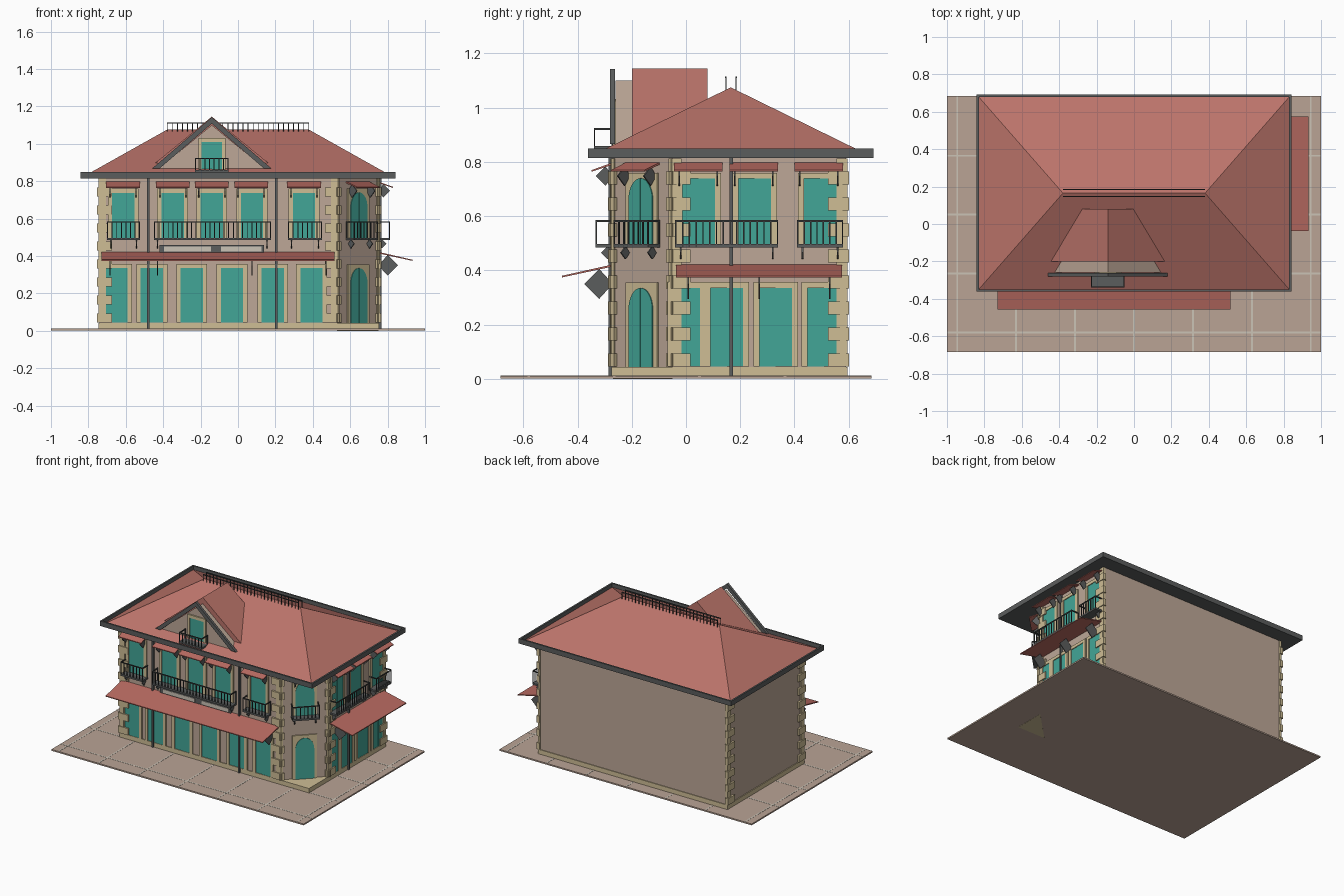
import bpy, bmesh, math
from mathutils import Matrix, Vector

cube = bpy.data.objects.get("Cube")
if cube:
    bpy.data.objects.remove(cube, do_unlink=True)


def material(name, r, g, b):
    m = bpy.data.materials.new(name)
    m.use_nodes = True
    m.diffuse_color = (r, g, b, 1)
    m.node_tree.nodes["Principled BSDF"].inputs["Base Color"].default_value = (r, g, b, 1)
    return m


WALL = material("plaster", 0.51, 0.39, 0.31)
CREAM = material("cream_stone", 0.62, 0.51, 0.30)
TEAL = material("teal_shutter", 0.055, 0.38, 0.31)
RED = material("terracotta", 0.50, 0.175, 0.145)
AWNING = material("awning_red", 0.48, 0.145, 0.12)
GREY = material("slate_grey", 0.105, 0.11, 0.11)
IRON = material("dark_iron", 0.05, 0.055, 0.055)
PAVE = material("paving", 0.49, 0.37, 0.30)
PALE = material("pale_joint", 0.60, 0.55, 0.47)


def finish(name, bm, mat, frame):
    bmesh.ops.recalc_face_normals(bm, faces=bm.faces)
    mesh = bpy.data.meshes.new(name)
    bm.to_mesh(mesh)
    bm.free()
    mesh.materials.append(mat)
    ob = bpy.data.objects.new(name, mesh)
    ob.matrix_world = frame
    bpy.context.collection.objects.link(ob)


def prisms(name, mat, outlines, push, frame=Matrix()):
    """Extrude each flat outline of 3D points along push."""
    bm = bmesh.new()
    for pts in outlines:
        a = [bm.verts.new(p) for p in pts]
        b = [bm.verts.new(Vector(p) + Vector(push)) for p in pts]
        bm.faces.new(a)
        bm.faces.new(b[::-1])
        for i in range(len(a)):
            j = (i + 1) % len(a)
            bm.faces.new((a[i], a[j], b[j], b[i]))
    finish(name, bm, mat, frame)


def boxes(name, mat, items, frame=Matrix()):
    """Each item is u0, u1, d0, d1, z0, z1 with d measured outward (-y)."""
    bm = bmesh.new()
    for u0, u1, d0, d1, z0, z1 in items:
        size = Matrix.Diagonal((u1 - u0, d1 - d0, z1 - z0, 1))
        mid = Matrix.Translation(((u0 + u1) / 2, -(d0 + d1) / 2, (z0 + z1) / 2))
        bmesh.ops.create_cube(bm, size=1, matrix=mid @ size)
    finish(name, bm, mat, frame)


def facade(x, y, degrees):
    return Matrix.Translation((x, y, 0)) @ Matrix.Rotation(math.radians(degrees), 4, 'Z')


FRONT, RIGHT = facade(0, -0.27, 0), facade(0.75, 0, 90)
CORNER, LEFT = facade(0.64, -0.16, 45), facade(-0.74, 0, -90)


# Facade parts
def openings(name, frame, centres, z0, z1, half=0.06, border=0.022):
    frames, leaves = [], []
    for c in centres:
        for s in (-1, 1):
            a, b = sorted((c + s * half, c + s * (half + border)))
            frames.append((a, b, 0, 0.01, z0, z1))
            a, b = sorted((c, c + s * half))
            leaves.append((a, b, 0, 0.005 + 0.001 * s, z0, z1))
        frames.append((c - half - border, c + half + border, 0, 0.01, z1, z1 + 0.022))
    boxes(name + "_frames", CREAM, frames, frame)
    boxes(name + "_shutters", TEAL, leaves, frame)


def arched_opening(name, frame, z0, z1, half=0.062):
    boxes(name + "_surround", CREAM, [(-0.082, 0.082, 0, 0.008, z0, z1 + 0.02)], frame)
    leaves = []
    for s in (-1, 1):
        pts = [(s * 0.001, -0.008, z0), (s * half, -0.008, z0)]
        for i in range(9):
            t = i * math.pi / 16
            pts.append((s * max(0.001, half * math.cos(t)), -0.008, z1 - 0.08 * (1 - math.sin(t))))
        leaves.append(pts)
    prisms(name + "_leaves", TEAL, leaves, (0, -0.004, 0), frame)


def brackets(name, frame, places, d, z, r):
    shapes = [[(u - 0.003, -max(0, d + r * a), z + r * b)
               for a, b in ((1, 0), (0, 1), (-1, 0), (0, -1))] for u in places]
    prisms(name, GREY, shapes, (0.006, 0, 0), frame)


def awnings(name, frame, spans, depth, low, high, d, z, r, inset, extra=()):
    for k, (u0, u1) in enumerate(spans):
        edge = [(u0, 0, high), (u0, -depth, low), (u0, -depth, low - 0.006), (u0, 0, high - 0.008)]
        prisms(f"{name}_{k}", AWNING, [edge], (u1 - u0, 0, 0), frame)
    places = [p for u0, u1 in spans for p in (u0 + inset, u1 - inset)]
    brackets(name + "_brackets", frame, places + list(extra), d, z, r)


def balcony(name, frame, u0, u1, z0=0.485, height=0.1, depth=0.063, props=True):
    top = z0 + height
    boxes(name + "_slab", GREY, [(u0, u1, 0, depth, z0, z0 + 0.012)], frame)
    rails = [(u0, u1, depth - 0.006, depth, top - 0.007, top)]
    for u in (u0, u1 - 0.006):
        rails.append((u, u + 0.006, 0, depth, top - 0.007, top))
        rails.append((u, u + 0.006, 0, 0.005, z0, top))
    n = max(2, round((u1 - u0) / 0.025))
    for i in range(n + 1):
        u = u0 + (u1 - u0 - 0.005) * i / n
        rails.append((u, u + 0.005, depth - 0.005, depth, z0, top))
    boxes(name + "_railing", IRON, rails, frame)
    if props:
        brackets(name + "_brackets", frame, (u0 + 0.02, u1 - 0.02), 0.02, 0.465, 0.024)


def quoins(name, frame, ends, long=0.066, short=0.034):
    blocks = []
    for u, s in ends:
        for i in range(16):
            w, out = ((long, 0.012), (short, 0.005))[i % 2]
            a, b = sorted((u - s * out, u + s * w))
            z = 0.045 + i * 0.048
            blocks.append((a, b, -0.01, out + 0.002, z, z + 0.048))
    boxes(name, CREAM, blocks, frame)


def pipes(name, frame, places):
    boxes(name, GREY, [(u - 0.006, u + 0.006, 0, 0.016, 0.012, 0.816) for u in places], frame)


# Ground, paving joints, plinth and body
boxes("paving_slab", PAVE, [(-1, 1, -0.685, 0.685, 0.001, 0.011)])
joints = [(x - 0.005, x + 0.005, -0.685, 0.685, 0.01, 0.012)
          for x in [i * 0.315 for i in range(-3, 4)]]
joints += [(-1, 1, -y - 0.005, -y + 0.005, 0.01, 0.012) for y in (-0.58, -0.265, 0.05, 0.365)]
boxes("paving_joints", PALE, joints)
step = [(0.53, -0.27, 0), (0.75, -0.27, 0), (0.75, -0.05, 0)]
prisms("corner_step", CREAM, [step], (0, 0, 0.04))
boxes("plinth", CREAM, [(-0.746, 0.755, -0.595, 0.275, 0.011, 0.043)])
plan = [(-0.74, -0.27), (0.53, -0.27), (0.75, -0.05), (0.75, 0.59), (-0.74, 0.59)]
prisms("house_walls", WALL, [[(x, y, 0.03) for x, y in plan]], (0, 0, 0.787))

# Front facade
openings("front_door", FRONT, (-0.65, -0.46, -0.248, -0.032, 0.185, 0.393), 0.045, 0.335)
openings("front_window", FRONT, (-0.613, -0.35, -0.14, 0.075, 0.353), 0.485, 0.738)
awnings("front_awning", FRONT, [(-0.73, 0.515)], 0.187, 0.38, 0.422, 0.05, 0.35, 0.055, 0.045, (-0.43, 0.075))
awnings("front_hood", FRONT, [(c - 0.09, c + 0.09) for c in (-0.615, -0.348, -0.14, 0.07, 0.353)],
        0.078, 0.77, 0.798, 0.027, 0.748, 0.036, 0.02)
for k, (a, b) in enumerate(((-0.70, -0.523), (-0.45, 0.176), (0.267, 0.45))):
    balcony(f"front_balcony_{k}", FRONT, a, b)
quoins("front_quoins", FRONT, ((-0.74, 1), (0.53, -1)))
pipes("front_downpipes", FRONT, (-0.48, 0.205))
boxes("sign_board", GREY, [(-0.42, 0.14, 0, 0.012, 0.415, 0.46)], FRONT)
boxes("sign_panels", PALE, [(-0.395, -0.145, 0.012, 0.015, 0.425, 0.45),
                            (-0.09, 0.125, 0.012, 0.015, 0.425, 0.45)], FRONT)

# Right facade
openings("right_door", RIGHT, (0.151, 0.331, 0.509), 0.045, 0.335)
openings("right_end_door", RIGHT, (0.002,), 0.045, 0.335, 0.05, 0.02)
openings("right_window", RIGHT, (0.047, 0.253, 0.495), 0.485, 0.738)
awnings("right_awning", RIGHT, [(-0.037, 0.575)], 0.182, 0.38, 0.422, 0.05, 0.35, 0.055, 0.045, (0.27,))
awnings("right_hood", RIGHT, [(c - 0.09, c + 0.09) for c in (0.045, 0.25, 0.49)],
        0.078, 0.77, 0.798, 0.027, 0.748, 0.036, 0.02)
balcony("right_balcony_long", RIGHT, -0.04, 0.34)
balcony("right_balcony_short", RIGHT, 0.41, 0.58)
quoins("right_quoins", RIGHT, ((-0.05, 1), (0.59, -1)))
pipes("right_downpipe", RIGHT, (0.167,))

# Cut corner and plain left wall
arched_opening("corner_door", CORNER, 0.043, 0.335)
arched_opening("corner_window", CORNER, 0.485, 0.74)
awnings("corner_hood", CORNER, [(-0.088, 0.088)], 0.078, 0.77, 0.798, 0.027, 0.748, 0.036, 0.02)
balcony("corner_balcony", CORNER, -0.09, 0.09)
quoins("corner_quoins", CORNER, ((-0.155, 1), (0.155, -1)), 0.02, 0.012)
quoins("left_quoins", LEFT, ((0.27, -1), (-0.59, 1)))

# Hipped roof with soffit and gutter rim
bm = bmesh.new()
base = [bm.verts.new(p) for p in ((-0.835, -0.355, 0.82), (0.835, -0.355, 0.82),
                                  (0.835, 0.685, 0.82), (-0.835, 0.685, 0.82))]
west, east = (bm.verts.new((x, 0.165, 1.075)) for x in (-0.38, 0.38))
for f in ((0, 1, east, west), (1, 2, east), (2, 3, west, east), (3, 0, west), (3, 2, 1, 0)):
    bm.faces.new([base[v] if isinstance(v, int) else v for v in f])
finish("hipped_roof", bm, RED, Matrix())
boxes("soffit", GREY, [(-0.835, 0.835, -0.685, 0.355, 0.815, 0.819)])
boxes("gutter", GREY, [(-0.842, 0.842, 0.35, 0.362, 0.815, 0.85), (-0.842, 0.842, -0.692, -0.68, 0.815, 0.85),
                       (-0.842, -0.83, -0.68, 0.35, 0.815, 0.85), (0.83, 0.842, -0.68, 0.35, 0.815, 0.85)])

# Ridge cresting
crest = []
for y in (0.147, 0.185):
    crest.append((-0.38, 0.38, -y - 0.003, -y + 0.003, 1.109, 1.115))
    for i in range(29):
        x = -0.38 + i * 0.027
        crest.append((x, x + 0.004, -y - 0.002, -y + 0.002, 1.06, 1.112))
boxes("ridge_cresting", IRON, crest)

# Dormer
X = -0.14


def gable(y, half, low, peak):
    return [(X - half, y, low), (X + half, y, low), (X, y, peak)]


prisms("dormer_roof", RED, [gable(-0.2, 0.36, 0.85, 1.145)], (0, 0.28, 0))
prisms("dormer_wall", WALL, [gable(-0.26, 0.317, 0.84, 1.1)], (0, 0.065, 0))
boards = [[(X, -0.28, 1.142), (X + s * 0.32, -0.28, 0.867), (X + s * 0.28, -0.28, 0.867), (X, -0.28, 1.107)]
          for s in (-1, 1)]
prisms("bargeboards", GREY, boards, (0, 0.018, 0))
openings("dormer_window", facade(X, -0.26, 0), (0,), 0.85, 1.01, 0.055, 0.017)
balcony("dormer_balcony", FRONT, -0.23, -0.05, 0.847, 0.078, 0.07, False)
